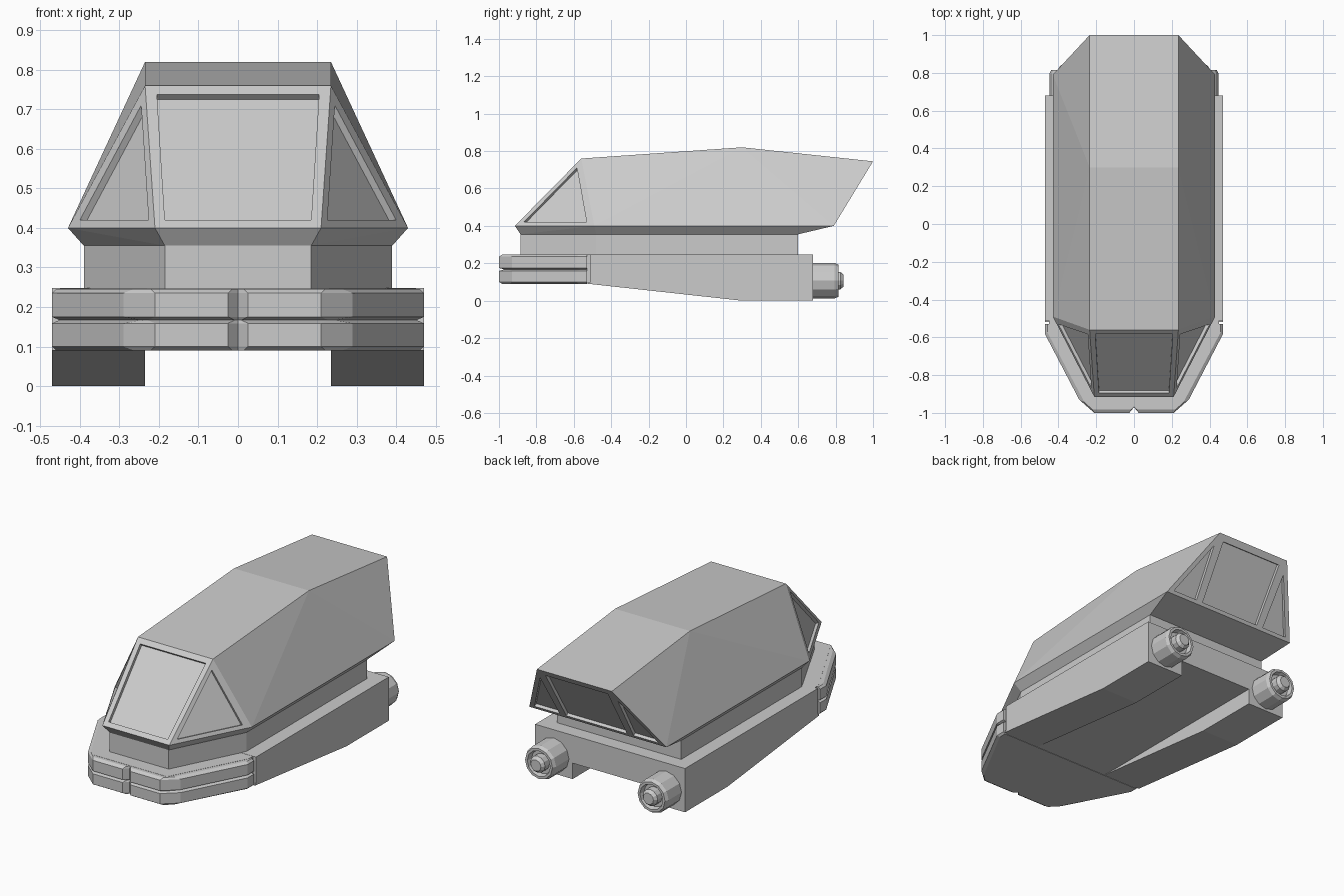
import bpy, bmesh, math
from mathutils import Vector

if "Cube" in bpy.data.objects:
    bpy.data.objects.remove(bpy.data.objects["Cube"])


def finish(name, bm):
    bmesh.ops.remove_doubles(bm, verts=bm.verts, dist=1e-5)
    bmesh.ops.recalc_face_normals(bm, faces=bm.faces)
    mesh = bpy.data.meshes.new(name)
    bm.to_mesh(mesh)
    bm.free()
    ob = bpy.data.objects.new(name, mesh)
    bpy.context.collection.objects.link(ob)
    return ob


def loft(bm, rings):
    """Skin a stack of equal-length closed rings and cap both ends."""
    loops = [[bm.verts.new(p) for p in r] for r in rings]
    n = len(loops[0])
    for a, b in zip(loops, loops[1:]):
        for i in range(n):
            j = (i + 1) % n
            bm.faces.new((a[i], a[j], b[j], b[i]))
    bm.faces.new(loops[0])
    bm.faces.new(loops[-1])


def both(half):
    """Close a right-hand outline (x >= 0) by mirroring it across x = 0."""
    return half + [(-x, y) for x, y in reversed(half) if x > 1e-6]


def slab(name, half, z0, z1):
    bm = bmesh.new()
    o = both(half)
    loft(bm, [[(x, y, z) for x, y in o] for z in (z0, z1)])
    return finish(name, bm)


# Lower hull and cab pedestal
slab("hull_body", [(.47, -.51), (.47, .68)], .09, .248)
slab("hull_nose_core", [(.23, -.965), (.45, -.545), (.45, -.5)], .092, .247)
slab("cab_pedestal", [(.185, -.885), (.39, -.48), (.39, .6)], .24, .36)

# Two-tier front bumper with notched panels and a groove between the tiers
outer = both([(0, -.97), (.025, -1), (.21, -1), (.29, -.93), (.47, -.585), (.47, -.53)])
inner = both([(0, -.965), (.008, -.972), (.228, -.972), (.245, -.95), (.452, -.565), (.452, -.53)])
levels = [(.09, .6), (.10, 0), (.159, 0), (.167, 1), (.175, 0), (.235, 0), (.246, .6)]
bm = bmesh.new()
loft(bm, [[(a[0] + (b[0] - a[0]) * t, a[1] + (b[1] - a[1]) * t, z)
           for a, b in zip(outer, inner)] for z, t in levels])
finish("front_bumper", bm)

# Wedge skids and rear thrusters, one per side
skid = [(-.52, .09), (.3, 0), (.68, 0), (.68, .1), (-.52, .1)]
nozzle = [(.095, .67), (.095, .795), (.086, .815), (.072, .815), (.066, .785),
          (.047, .785), (.047, .825), (.032, .842)]
SIDES = 12
for side, label in ((1, "right"), (-1, "left")):
    bm = bmesh.new()
    loft(bm, [[(side * x, y, z) for y, z in skid] for x in (.235, .47)])
    finish(label + "_skid", bm)
    bm = bmesh.new()
    loft(bm, [[(side * .353 + r * math.cos(2 * math.pi * k / SIDES), y,
                .107 + r * math.sin(2 * math.pi * k / SIDES)) for k in range(SIDES)]
              for r, y in nozzle])
    finish(label + "_thruster", bm)

# Faceted cabin shell: convex skin over its corner points
front_low, side_low, rear_low = (.21, -.915, .4), (.43, -.49, .4), (.43, .79, .4)
front_top, mid_top, rear_top = (.235, -.56, .76), (.235, .3, .82), (.235, 1, .745)
corners = [front_low, side_low, rear_low, front_top, mid_top, rear_top,
           (.185, -.885, .355), (.39, -.48, .355), (.39, .6, .355)]
bm = bmesh.new()
for x, y, z in corners:
    bm.verts.new((x, y, z))
    bm.verts.new((-x, y, z))
bmesh.ops.convex_hull(bm, input=bm.verts)
bmesh.ops.dissolve_limit(bm, angle_limit=.01, verts=bm.verts, edges=bm.edges)
cabin = finish("cabin_shell", bm)


def window(bm, plane, outline, depth=.018):
    """Prism cutter on a cabin facet; outline is given as seen from the front (x, z)."""
    p, q, r = map(Vector, plane)
    n = (q - p).cross(r - p).normalized()
    pts = [Vector((x, p.y - (n.x * (x - p.x) + n.z * (z - p.z)) / n.y, z)) for x, z in outline]
    loft(bm, [[v + n * d for v in pts] for d in (-depth, depth)])


def flip(points):
    return [(-p[0],) + tuple(p[1:]) for p in points]


# Recessed windows: windscreen, rear window and four triangular side panes
bm = bmesh.new()
screen = (front_low, front_top, (-.21, -.915, .4))
back = (rear_low, rear_top, (-.43, .79, .4))
window(bm, screen, [(-.205, .737), (.205, .737), (.185, .42), (-.185, .42)])
window(bm, back, [(-.195, .712), (.195, .712), (.19, .417), (-.19, .417)])
for plane, pane in (((front_low, front_top, side_low), [(.245, .71), (.226, .42), (.4, .42)]),
                    (back, [(.243, .68), (.232, .417), (.39, .417)])):
    window(bm, plane, pane)
    window(bm, flip(plane), flip(pane))
cutter = finish("window_cutter", bm)
cutter.hide_render = True
cutter.hide_set(True)
cutter.display_type = 'WIRE'
mod = cabin.modifiers.new("windows", 'BOOLEAN')
mod.operation = 'DIFFERENCE'
mod.solver = 'EXACT'
mod.object = cutter
